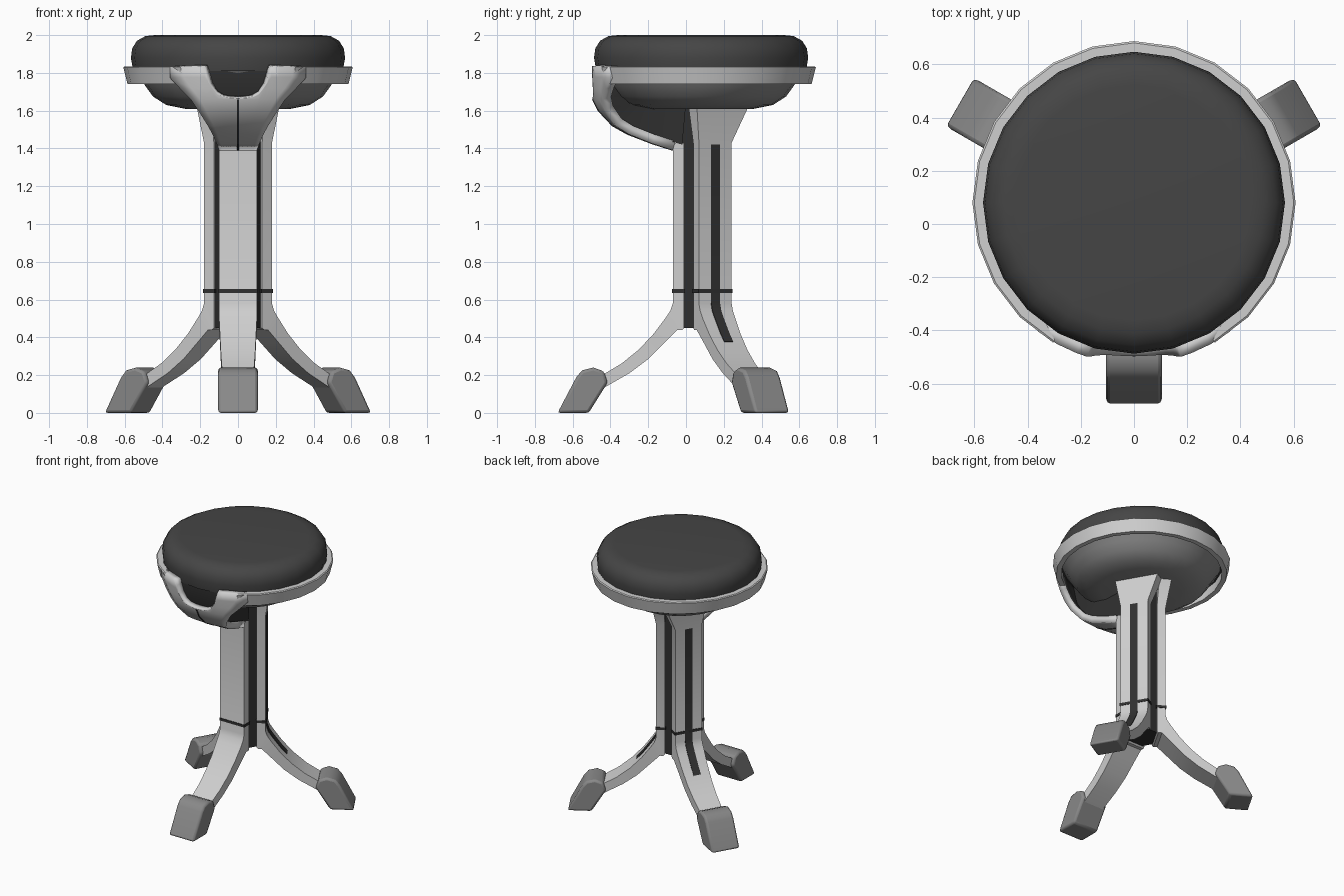
import bpy, bmesh, math

if "Cube" in bpy.data.objects:
    bpy.data.objects.remove(bpy.data.objects["Cube"])

CY = 0.08  # y of the stool's axis


def material(name, v):
    m = bpy.data.materials.new(name)
    m.diffuse_color = (v, v, v, 1)
    m.use_nodes = True
    m.node_tree.nodes["Principled BSDF"].inputs["Base Color"].default_value = m.diffuse_color
    return m


LIGHT = material("light grey metal", 0.62)
GREY = material("mid grey rubber", 0.25)
CUSHION = material("charcoal cushion", 0.06)
DARK = material("dark trim", 0.03)


def make(name, verts, faces, mats, angle=35, fix=True):
    me = bpy.data.meshes.new(name)
    me.from_pydata(verts, [], faces)
    if fix:
        bm = bmesh.new()
        bm.from_mesh(me)
        bmesh.ops.remove_doubles(bm, verts=bm.verts, dist=1e-5)
        bmesh.ops.recalc_face_normals(bm, faces=bm.faces)
        bm.to_mesh(me)
        bm.free()
    ob = bpy.data.objects.new(name, me)
    bpy.context.collection.objects.link(ob)
    for m in mats:
        me.materials.append(m)
    bpy.ops.object.select_all(action='DESELECT')
    ob.select_set(True)
    bpy.context.view_layer.objects.active = ob
    bpy.ops.object.shade_smooth_by_angle(angle=math.radians(angle))
    return ob


def lathe(name, prof, mat, closed=False, skip=0, n=24):
    """Spin an (r, z) profile; skip leaves out sectors either side of the front."""
    verts, faces, k = [], [], len(prof)
    for i in range(n):
        a = -math.pi / 2 + i * 2 * math.pi / n
        verts += [(r * math.cos(a), CY + r * math.sin(a), z) for r, z in prof]
    for i in range(skip, n - skip):
        j = (i + 1) % n
        for q in range(k if closed else k - 1):
            p = (q + 1) % k
            faces.append((i * k + q, j * k + q, j * k + p, i * k + p))
    return make(name, verts, faces, [mat])


def place(a, r, w, z):
    c, s = math.cos(a), math.sin(a)
    return (r * c - w * s, CY + r * s + w * c, z)


def loft(name, a, stations, mat):
    """Radial bar: stations are (outer r, z, inner r, z, left w, right w)."""
    verts, faces = [], []
    for ro, zo, ri, zi, wl, wr in stations:
        verts += [place(a, ro, -wl, zo), place(a, ro, wr, zo),
                  place(a, ri, wr, zi), place(a, ri, -wl, zi)]
    n = len(stations)
    for i in range(n - 1):
        for q in range(4):
            p = (q + 1) % 4
            faces.append((i * 4 + q, i * 4 + p, i * 4 + 4 + p, i * 4 + 4 + q))
    faces += [(0, 1, 2, 3), tuple(range(4 * n - 4, 4 * n))]
    return make(name, verts, faces, [mat])


# Seat cushion, underside shell and rim
lathe("seat_cushion", [(0, 2), (.44, 2), (.49, 1.995), (.535, 1.97), (.56, 1.93),
                       (.567, 1.88), (.555, 1.81), (0, 1.81)], CUSHION)
lathe("seat_underside", [(0, 1.83), (.55, 1.82), (.515, 1.77), (.49, 1.73), (.45, 1.675),
                         (.38, 1.63), (.28, 1.61), (0, 1.61)], GREY)
lathe("seat_rim", [(.585, 1.74), (.607, 1.83), (.6, 1.835), (.562, 1.835), (.55, 1.74)],
      LIGHT, closed=True, skip=2)


# Curved front support with a notch, joining the rim to the column
def interp(x, pts):
    for (x0, y0), (x1, y1) in zip(pts, pts[1:]):
        if x <= x1:
            return y0 + (y1 - y0) * max(0, x - x0) / (x1 - x0)
    return pts[-1][1]


LOW = [(1.66, -.495, .25, 1), (1.60, -.465, .21, 1), (1.52, -.39, .16, .8),
       (1.475, -.31, .135, .5), (1.425, -.18, .113, .2), (1.39, -.07, .10, 0)]
half = [(0, 1.666), (.15, 1.668), (.3, 1.675), (.4, 1.695), (.44, 1.74), (.455, 1.80),
        (.49, 1.835), (.6, 1.835), (.8, 1.835), (1, 1.83)]
cols = [(-u, z) for u, z in reversed(half[1:])] + half
verts, faces = [], []
for i in range(3 + len(LOW)):
    for u, top in cols:
        if i < 3:
            z = 1.66 + (top - 1.66) * (3 - i) / 3
            y = interp(z, [(1.66, -.495), (1.74, -.513), (1.835, -.525)])
            w, s = interp(z, [(1.66, .25), (1.72, .31), (1.76, .36)]), 1
        else:
            z, y, w, s = LOW[i - 3]
        x = u * w
        verts.append((x, y + s * (.6 - math.sqrt(.36 - x * x)), z))
k = len(cols)
for i in range(2 + len(LOW)):
    for j in range(k - 1):
        a = i * k + j
        faces.append((a, a + k, a + k + 1, a + 1))
sup = make("front_support", verts, faces, [LIGHT, DARK], fix=False)
sol = sup.modifiers.new("thickness", 'SOLIDIFY')
sol.thickness = .05
sol.offset = -1
sol.material_offset = 1

FRONT, RIGHT, LEFT = (math.radians(d) for d in (-90, 30, 150))

# Dark lining inside the support, and its thin centre seam
loft("support_lining", FRONT, [(ro, zo, ri, zi, w, w) for ro, zo, ri, zi, w in (
    (.535, 1.81, .45, 1.81, .165), (.53, 1.67, .42, 1.68, .15), (.485, 1.60, .38, 1.64, .13),
    (.41, 1.54, .3, 1.64, .12), (.28, 1.475, .2, 1.64, .105), (.1, 1.42, .08, 1.64, .1))], DARK)
loft("support_seam", FRONT, [(CY - y + .002, z - .002, CY - y - .004, z + .004, .005, .005)
                             for z, y, w, s in LOW], DARK)

# Dark six-sided column core
bm = bmesh.new()
bmesh.ops.create_cone(bm, cap_ends=True, segments=6, radius1=.133, radius2=.133, depth=1.17)
core = [(v.co.x, v.co.y + CY, v.co.z + 1.035) for v in bm.verts]
core_faces = [[v.index for v in f.verts] for f in bm.faces]
bm.free()
a0 = min(abs(math.sin(3 * math.atan2(y - CY, x))) for x, y, z in core)
core_ob_verts = [place(k * math.pi / 3, .133, 0, z) for z in (.45, 1.62) for k in range(6)]
core_ob_faces = [tuple(range(6)), tuple(range(6, 12))]
core_ob_faces += [(q, (q + 1) % 6, (q + 1) % 6 + 6, q + 6) for q in range(6)]
make("column_core", core_ob_verts, core_ob_faces, [DARK])

# Three column bars running down into splayed legs, with feet and seam bands
LEG = [(.15, 1.43, .09, 1.43, .1, .1), (.15, .58, .09, .45, .1, .1), (.163, .54, .10, .44, .1, .1),
       (.19, .5, .125, .44, .1, .1), (.25, .42, .19, .375, .096, .096),
       (.33, .335, .28, .285, .092, .092), (.42, .262, .38, .21, .087, .087),
       (.54, .19, .52, .13, .082, .082)]
FOOT = [(.76, 0), (.66, .19), (.63, .225), (.57, .24), (.515, .22), (.495, .16), (.595, 0)]
STRIP = [(.15, 1.42), (.15, .58), (.163, .54), (.19, .5), (.25, .42), (.29, .375)]

for name, a, wide in (("front", FRONT, None), ("right", RIGHT, (.13, .19)),
                      ("left", LEFT, (.19, .13))):
    top = [(.18, 1.63, .09, 1.63) + wide] if wide else []
    loft(name + "_leg", a, top + LEG, LIGHT)
    loft(name + "_leg_band", a, [(.154, z, .085, z, .104, .104) for z in (.655, .636)], DARK)
    if wide:  # inlaid strip on the back legs
        loft(name + "_leg_strip", a, [(r + .004, z + .002, r - .004, z - .002, .027, .027)
                                      for r, z in STRIP], DARK)
    n = len(FOOT)
    fv = [place(a, r, w, z) for w in (-.105, .105) for r, z in FOOT]
    ff = [tuple(range(n)), tuple(range(n, 2 * n))]
    ff += [(q, (q + 1) % n, (q + 1) % n + n, q + n) for q in range(n)]
    foot = make(name + "_foot", fv, ff, [GREY], angle=50)
    bev = foot.modifiers.new("rounding", 'BEVEL')
    bev.width = .015
    bev.segments = 2
    bev.limit_method = 'ANGLE'
    bev.angle_limit = math.radians(50)
